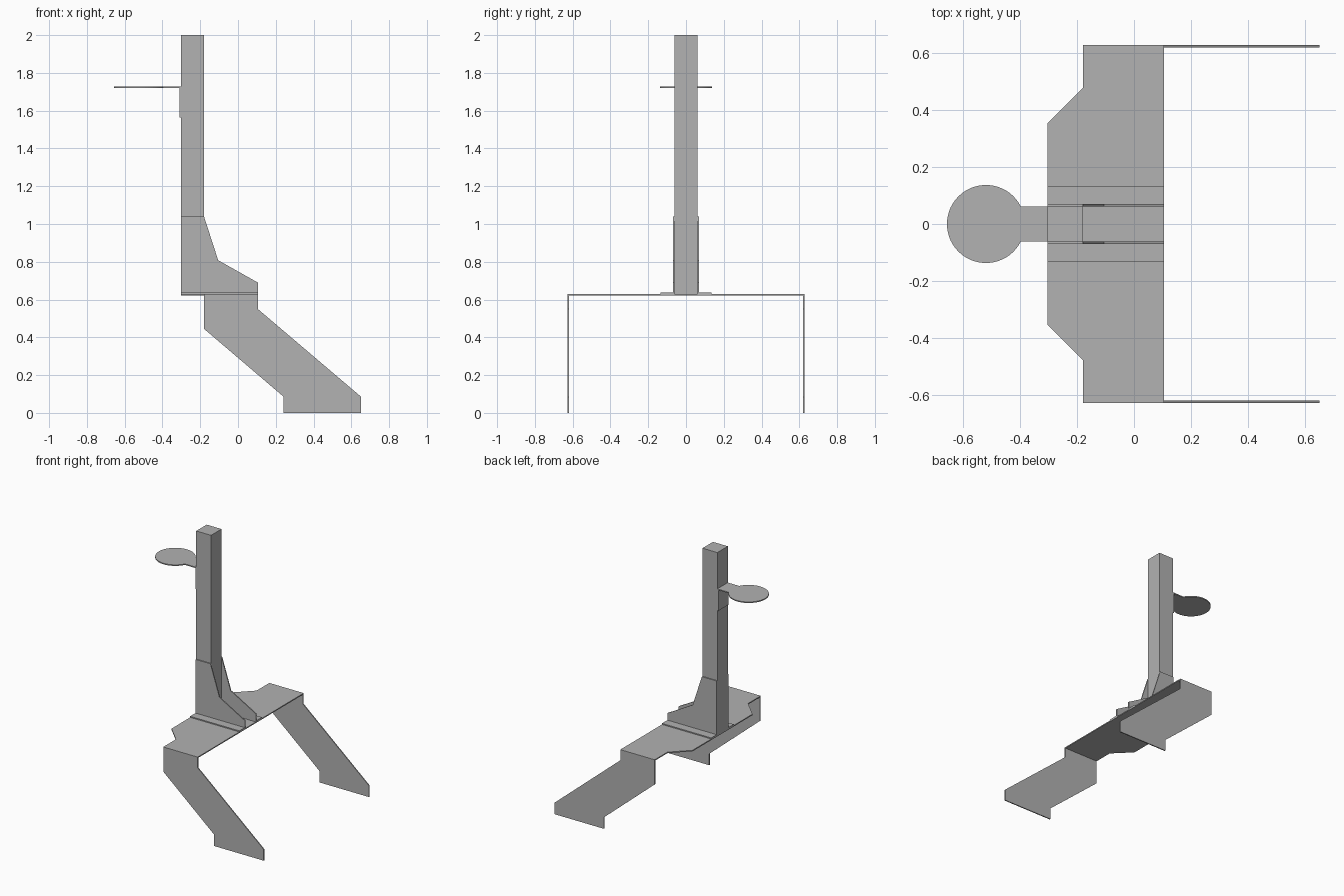
import bpy, bmesh, math
from mathutils import Vector

if "Cube" in bpy.data.objects:
    bpy.data.objects.remove(bpy.data.objects["Cube"])

metal = bpy.data.materials.new("grey_metal")
metal.use_nodes = True
GREY = (0.445, 0.445, 0.445, 1)
metal.diffuse_color = GREY
metal.node_tree.nodes["Principled BSDF"].inputs["Base Color"].default_value = GREY


def plate(name, outline, axis, start, end):
    """Extrude a 2D outline along y (outline in x, z) or z (outline in x, y)."""
    def place(a, b, h):
        return Vector((a, h, b)) if axis == "y" else Vector((a, b, h))
    bm = bmesh.new()
    face = bm.faces.new([bm.verts.new(place(a, b, start)) for a, b in outline])
    grown = bmesh.ops.extrude_face_region(bm, geom=[face])
    verts = [g for g in grown["geom"] if isinstance(g, bmesh.types.BMVert)]
    bmesh.ops.translate(bm, verts=verts, vec=place(0, 0, end - start))
    bmesh.ops.recalc_face_normals(bm, faces=bm.faces)
    mesh = bpy.data.meshes.new(name)
    bm.to_mesh(mesh)
    bm.free()
    mesh.materials.append(metal)
    obj = bpy.data.objects.new(name, mesh)
    bpy.context.collection.objects.link(obj)
    return obj


def box(name, x0, x1, y0, y1, z0, z1):
    return plate(name, [(x0, y0), (x1, y0), (x1, y1), (x0, y1)], "z", z0, z1)


BACK, POST_FRONT, EDGE = -0.303, -0.18, 0.105
DECK, SHEET, POST_HALF, WIDTH = 0.63, 0.008, 0.062, 0.628

# Upright post
box("post", BACK, POST_FRONT, -POST_HALF, POST_HALF, DECK, 2.0)

# Deck with chamfered rear corners
half = [(BACK, 0.355), (POST_FRONT, 0.478), (POST_FRONT, WIDTH), (EDGE, WIDTH)]
deck_outline = half + [(x, -y) for x, y in reversed(half)]
plate("deck", deck_outline, "z", DECK - SHEET, DECK)

# Slanted legs and angle brackets on both sides
leg = [(POST_FRONT, DECK - SHEET), (EDGE, DECK - SHEET), (EDGE, 0.55),
       (0.652, 0.085), (0.652, 0), (0.242, 0), (0.242, 0.085),
       (POST_FRONT, 0.445)]
gusset = [(BACK, DECK), (EDGE, DECK), (EDGE, 0.69), (-0.105, 0.808),
          (POST_FRONT, 1.04), (BACK, 1.04)]
for side, s in (("left", 1), ("right", -1)):
    plate(side + "_leg", leg, "y", s * (WIDTH - SHEET), s * WIDTH)
    plate(side + "_gusset", gusset, "y", s * POST_HALF, s * (POST_HALF + SHEET))
    y0, y1 = sorted((s * (POST_HALF + SHEET), s * 0.134))
    box(side + "_gusset_foot", BACK, EDGE, y0, y1, DECK, DECK + SHEET)

# Round tray with its neck and mounting tab
RADIUS, CENTRE = 0.137, -0.52
meet = math.asin(POST_HALF / RADIUS)
steps = 48
tray_outline = [(BACK, -POST_HALF), (BACK, POST_HALF)]
for i in range(steps + 1):
    a = meet + (2 * math.pi - 2 * meet) * i / steps
    tray_outline.append((CENTRE + RADIUS * math.cos(a), RADIUS * math.sin(a)))
plate("tray", tray_outline, "z", 1.72, 1.728)
box("tray_tab", BACK - SHEET, BACK, -POST_HALF, POST_HALF, 1.565, 1.72)
